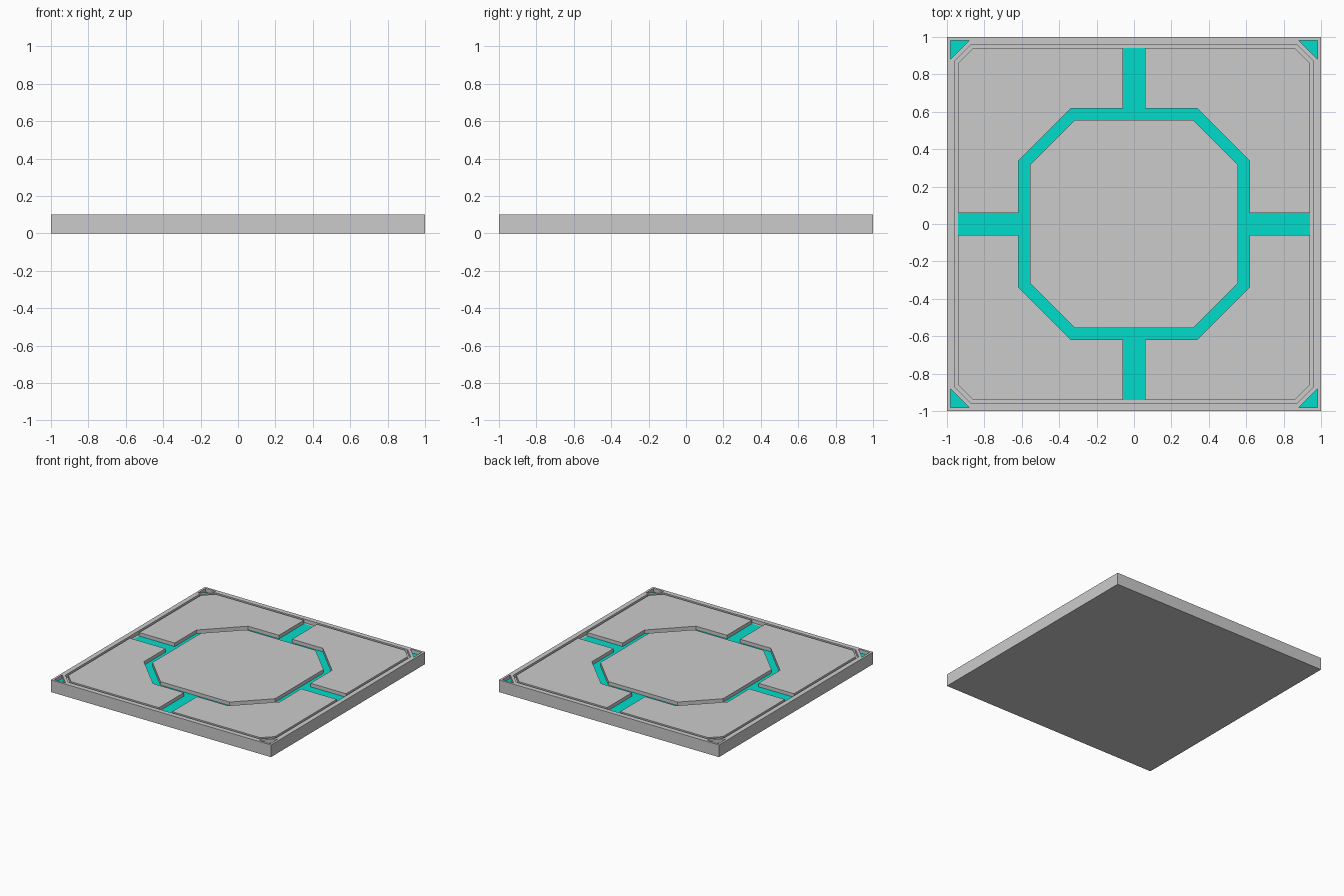
import bpy

if "Cube" in bpy.data.objects:
    bpy.data.objects.remove(bpy.data.objects["Cube"])

FLOOR, TOP = 0.07, 0.10
cyan = bpy.data.materials.new("cyan_glow")
cyan.diffuse_color = (0.0, 0.72, 0.6, 1)
cyan.use_nodes = True
cyan.node_tree.nodes["Principled BSDF"].inputs["Base Color"].default_value = cyan.diffuse_color


def plate(name, loops, z0, z1, mat=None):
    """Flat plate from closed outlines; inner outlines become holes."""
    cu = bpy.data.curves.new(name, 'CURVE')
    cu.dimensions = '2D'
    cu.fill_mode = 'BOTH'
    cu.extrude = (z1 - z0) / 2
    for pts in loops:
        sp = cu.splines.new('POLY')
        sp.points.add(len(pts) - 1)
        for p, (x, y) in zip(sp.points, pts):
            p.co = (x, y, 0, 1)
        sp.use_cyclic_u = True
        sp.use_smooth = False
    ob = bpy.data.objects.new(name, cu)
    bpy.context.collection.objects.link(ob)
    ob.location.z = (z0 + z1) / 2
    if mat:
        cu.materials.append(mat)
    bpy.ops.object.select_all(action='DESELECT')
    ob.select_set(True)
    bpy.context.view_layer.objects.active = ob
    bpy.ops.object.convert(target='MESH')
    return bpy.context.object


def turn(pts, k):
    """Rotate points by k quarter turns."""
    for _ in range(k):
        pts = [(-y, x) for x, y in pts]
    return pts


def around(pts):
    """Repeat a quarter outline around the centre as one loop."""
    return [p for k in range(4) for p in turn(pts, k)]


def octagon(a, b):
    return around([(a, b), (b, a)])


square = around([(1, 1)])
corner = [(0.982, 0.88), (0.982, 0.982), (0.88, 0.982)]
corners = [turn(corner, k) for k in range(4)]

# solid base slab
plate("base_slab", [square], 0, FLOOR)

# raised rim with a chamfered opening and triangular corner pockets
plate("rim_frame", [square, octagon(0.96, 0.87)] + corners, FLOOR, TOP)

# central octagonal panel
plate("centre_panel", [octagon(0.557, 0.315)], FLOOR, TOP)

# four corner panels
quarter = [(0.06, 0.617), (0.06, 0.94), (0.86, 0.94), (0.94, 0.86),
           (0.94, 0.06), (0.617, 0.06), (0.617, 0.34), (0.34, 0.617)]
for k in range(4):
    plate(f"corner_panel_{k + 1}", [turn(quarter, k)], FLOOR, TOP)

# coloured channel: octagonal ring with four arms
ring = around([(0.617, -0.06), (0.94, -0.06), (0.94, 0.06), (0.617, 0.06),
               (0.617, 0.34), (0.34, 0.617)])
plate("channel_inlay", [ring, octagon(0.557, 0.315)], FLOOR - 0.01, FLOOR + 0.001, cyan)

# coloured corner pocket floors
for k, c in enumerate(corners):
    plate(f"corner_inlay_{k + 1}", [c], FLOOR - 0.01, FLOOR + 0.001, cyan)
